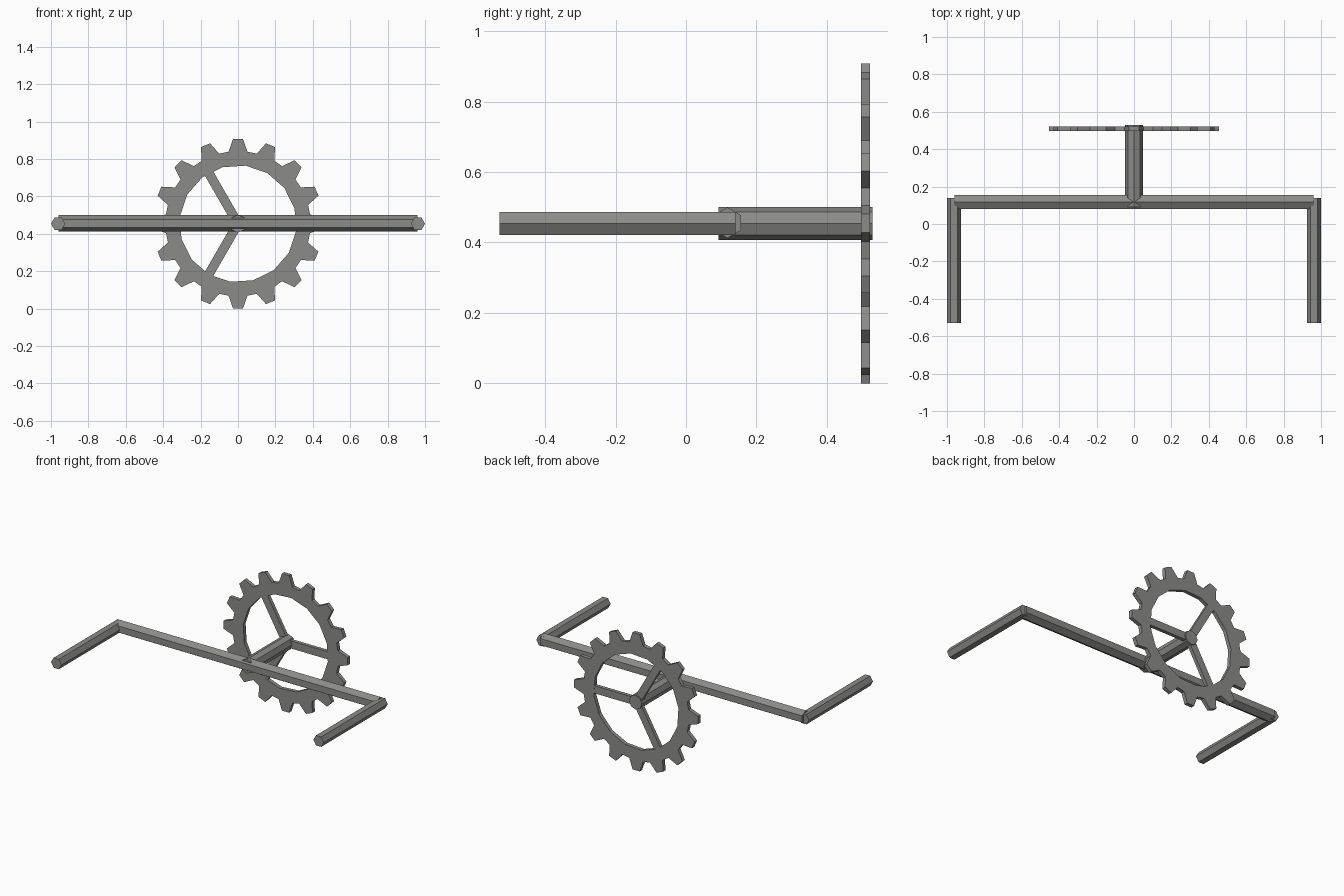
import bpy
import bmesh
from math import cos, sin, radians, pi
from mathutils import Matrix, Vector

cube = bpy.data.objects.get("Cube")
if cube:
    bpy.data.objects.remove(cube, do_unlink=True)

GREY = (0.26, 0.26, 0.25, 1)
metal = bpy.data.materials.new("grey metal")
metal.use_nodes = True
metal.diffuse_color = GREY
metal.node_tree.nodes["Principled BSDF"].inputs["Base Color"].default_value = GREY

CENTRE = Vector((0, 0.51, 0.454))
GEAR_THICK = 0.025


def finish(name, bm):
    bmesh.ops.recalc_face_normals(bm, faces=bm.faces)
    mesh = bpy.data.meshes.new(name)
    bm.to_mesh(mesh)
    bm.free()
    mesh.materials.append(metal)
    obj = bpy.data.objects.new(name, mesh)
    bpy.context.collection.objects.link(obj)
    return obj


def rod(name, start, end, radius, sides, across, phase=0):
    """Faceted rod; 'across' points at the first corner, turned by phase."""
    start, end, u = Vector(start), Vector(end), Vector(across)
    v = (end - start).normalized().cross(u)
    bm = bmesh.new()
    ring = []
    for i in range(sides):
        a = phase + 2 * pi * i / sides
        ring.append(bm.verts.new(start + radius * (u * cos(a) + v * sin(a))))
    base = bm.faces.new(ring)
    out = bmesh.ops.extrude_face_region(bm, geom=[base], use_keep_orig=True)
    moved = [g for g in out["geom"] if isinstance(g, bmesh.types.BMVert)]
    bmesh.ops.translate(bm, verts=moved, vec=end - start)
    return finish(name, bm)


# Toothed ring: one flat sector per tooth, then thickened
def gear_ring(teeth=16, tip=0.455, root=0.388, hole=0.313):
    bm = bmesh.new()
    step = 360 / teeth

    def point(r, deg):
        a = radians(deg)
        return bm.verts.new(CENTRE + Vector((r * cos(a), -GEAR_THICK / 2, r * sin(a))))

    for k in range(teeth):
        mid = k * step
        outline = [(root, mid - 7.5), (tip, mid - 3.3), (tip, mid + 3.3),
                   (root, mid + 7.5), (root, mid + step - 7.5),
                   (hole, mid + step - 7.5), (hole, mid - 7.5)]
        bm.faces.new([point(r, d) for r, d in outline])
    bmesh.ops.remove_doubles(bm, verts=bm.verts, dist=0.0005)
    out = bmesh.ops.extrude_face_region(bm, geom=bm.faces[:], use_keep_orig=True)
    moved = [g for g in out["geom"] if isinstance(g, bmesh.types.BMVert)]
    bmesh.ops.translate(bm, verts=moved, vec=(0, GEAR_THICK, 0))
    return finish("gear_ring", bm)


gear_ring()

# Three flat spokes
for i in range(3):
    bm = bmesh.new()
    bmesh.ops.create_cube(bm, size=1)
    bmesh.ops.scale(bm, vec=(0.33, GEAR_THICK * 0.96, 0.05), verts=bm.verts)
    bmesh.ops.translate(bm, vec=(0.165, 0, 0), verts=bm.verts)
    turn = Matrix.Translation(CENTRE) @ Matrix.Rotation(radians(-120 * i), 4, "Y")
    bmesh.ops.transform(bm, matrix=turn, verts=bm.verts)
    finish(f"spoke_{i + 1}", bm)

# Axle, cross bar and the two handles
rod("axle", (0, 0.092, 0.454), (0, 0.53, 0.454), 0.047, 8, (1, 0, 0))
rod("cross_bar", (-0.96, 0.118, 0.456), (0.96, 0.118, 0.456), 0.0435, 6, (0, 0, 1))
for side, x in (("left", 0.962), ("right", -0.962)):
    rod(side + "_handle", (x, -0.53, 0.454), (x, 0.14, 0.454), 0.038, 6, (1, 0, 0))
